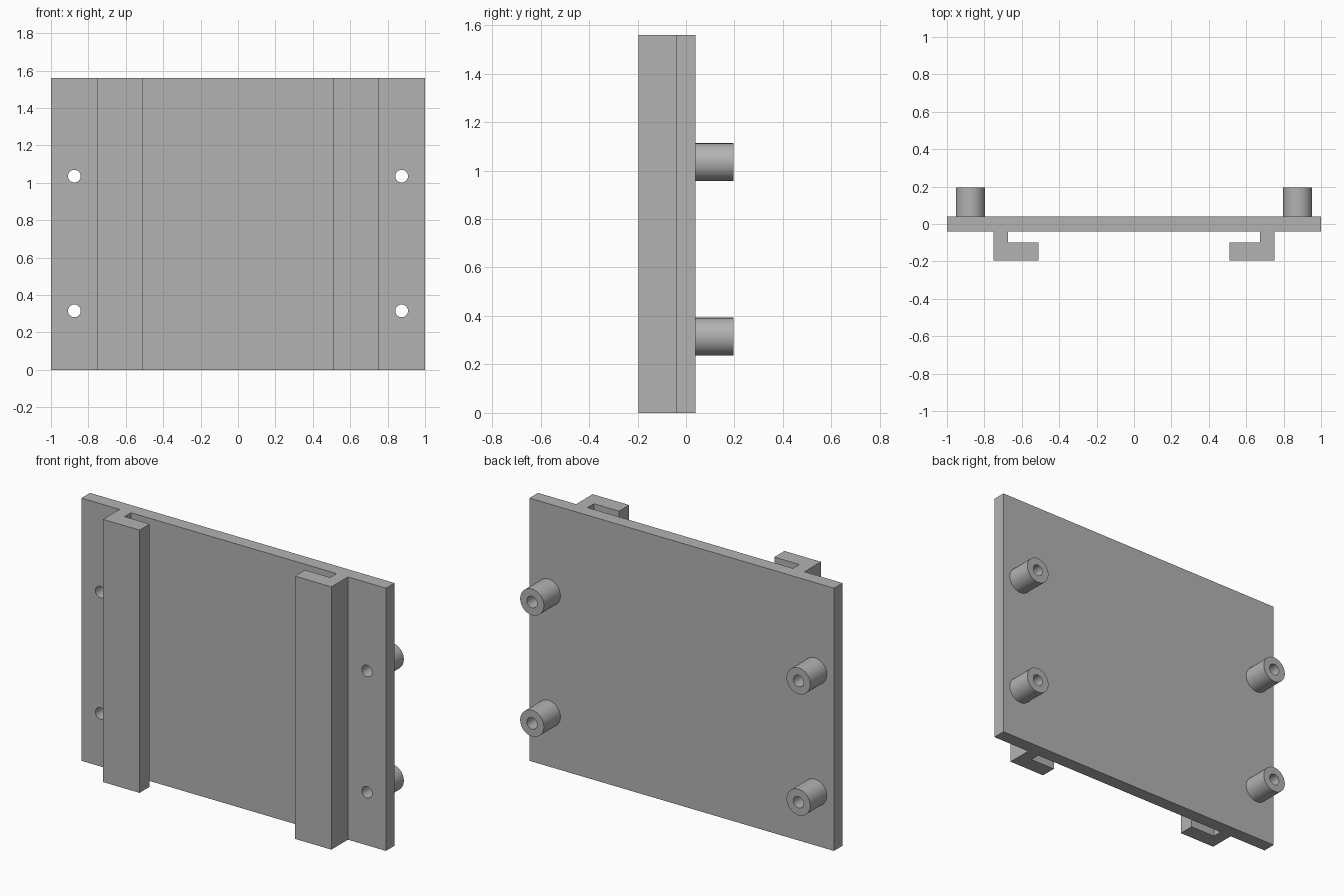
import bpy, bmesh, math
from mathutils import Matrix, Vector

cube = bpy.data.objects.get("Cube")
if cube:
    bpy.data.objects.remove(cube, do_unlink=True)

HEIGHT = 1.56
FRONT, BACK, TIP = -0.04, 0.04, 0.195
OUTER_R, HOLE_R = 0.078, 0.034
SEGMENTS = 32

grey = bpy.data.materials.new("plain_grey")
grey.use_nodes = True
colour = (0.45, 0.45, 0.45, 1)
grey.diffuse_color = colour
grey.node_tree.nodes["Principled BSDF"].inputs["Base Color"].default_value = colour


def add_object(name, bm):
    bmesh.ops.recalc_face_normals(bm, faces=bm.faces)
    mesh = bpy.data.meshes.new(name)
    bm.to_mesh(mesh)
    bm.free()
    mesh.materials.append(grey)
    obj = bpy.data.objects.new(name, mesh)
    bpy.context.collection.objects.link(obj)
    return obj


# Plate with two inward-hooked rails: half outline, mirrored and extruded upward
half = [(1, BACK), (1, FRONT), (0.75, FRONT), (0.75, -TIP), (0.51, -TIP),
        (0.51, -0.10), (0.675, -0.10), (0.675, FRONT)]
outline = half + [(-x, y) for x, y in reversed(half)]
bm = bmesh.new()
base = bm.faces.new([bm.verts.new((x, y, 0)) for x, y in outline])
top = bmesh.ops.extrude_face_region(bm, geom=[base])["geom"]
bmesh.ops.translate(bm, vec=(0, 0, HEIGHT),
                    verts=[v for v in top if isinstance(v, bmesh.types.BMVert)])
plate = add_object("plate_with_rails", bm)

posts = [(f"{level}_{side}", Vector((x, 0, z)))
         for side, x in (("left", 0.875), ("right", -0.875))
         for level, z in (("lower", 0.315), ("upper", 1.035))]

# Screw holes through the plate
bm = bmesh.new()
for _, pos in posts:
    bmesh.ops.create_cone(bm, cap_ends=True, segments=SEGMENTS, radius1=HOLE_R,
                          radius2=HOLE_R, depth=0.3,
                          matrix=Matrix.Translation(pos) @ Matrix.Rotation(math.pi / 2, 4, "X"))
cutter = add_object("hole_cutter", bm)
cutter.hide_render = True
cutter.display_type = "WIRE"
holes = plate.modifiers.new("screw_holes", "BOOLEAN")
holes.operation = "DIFFERENCE"
holes.solver = "EXACT"
holes.object = cutter

# Apply the cut and drop the cutter
bpy.context.view_layer.update()
cut = bpy.data.meshes.new_from_object(plate.evaluated_get(bpy.context.evaluated_depsgraph_get()))
plate.modifiers.clear()
plate.data = cut
bpy.data.objects.remove(cutter, do_unlink=True)

# Hollow standoffs: a tube section spun around the screw axis
for name, pos in posts:
    bm = bmesh.new()
    section = [(HOLE_R, BACK), (HOLE_R, TIP), (OUTER_R, TIP), (OUTER_R, BACK)]
    verts = [bm.verts.new((r, y, 0)) for r, y in section]
    edges = [bm.edges.new(pair) for pair in zip(verts, verts[1:])]
    bmesh.ops.spin(bm, geom=verts + edges, cent=(0, 0, 0), axis=(0, 1, 0),
                   angle=2 * math.pi, steps=SEGMENTS)
    bmesh.ops.remove_doubles(bm, verts=bm.verts, dist=0.0005)
    bmesh.ops.translate(bm, vec=pos, verts=bm.verts)
    post = add_object(f"standoff_{name}", bm)
    # Outward normals on an open tube: the tip ring must face backward
    if any(f.normal.y < -0.9 for f in post.data.polygons):
        post.data.flip_normals()
    bpy.ops.object.select_all(action="DESELECT")
    post.select_set(True)
    bpy.context.view_layer.objects.active = post
    bpy.ops.object.shade_smooth_by_angle(angle=math.radians(35))
